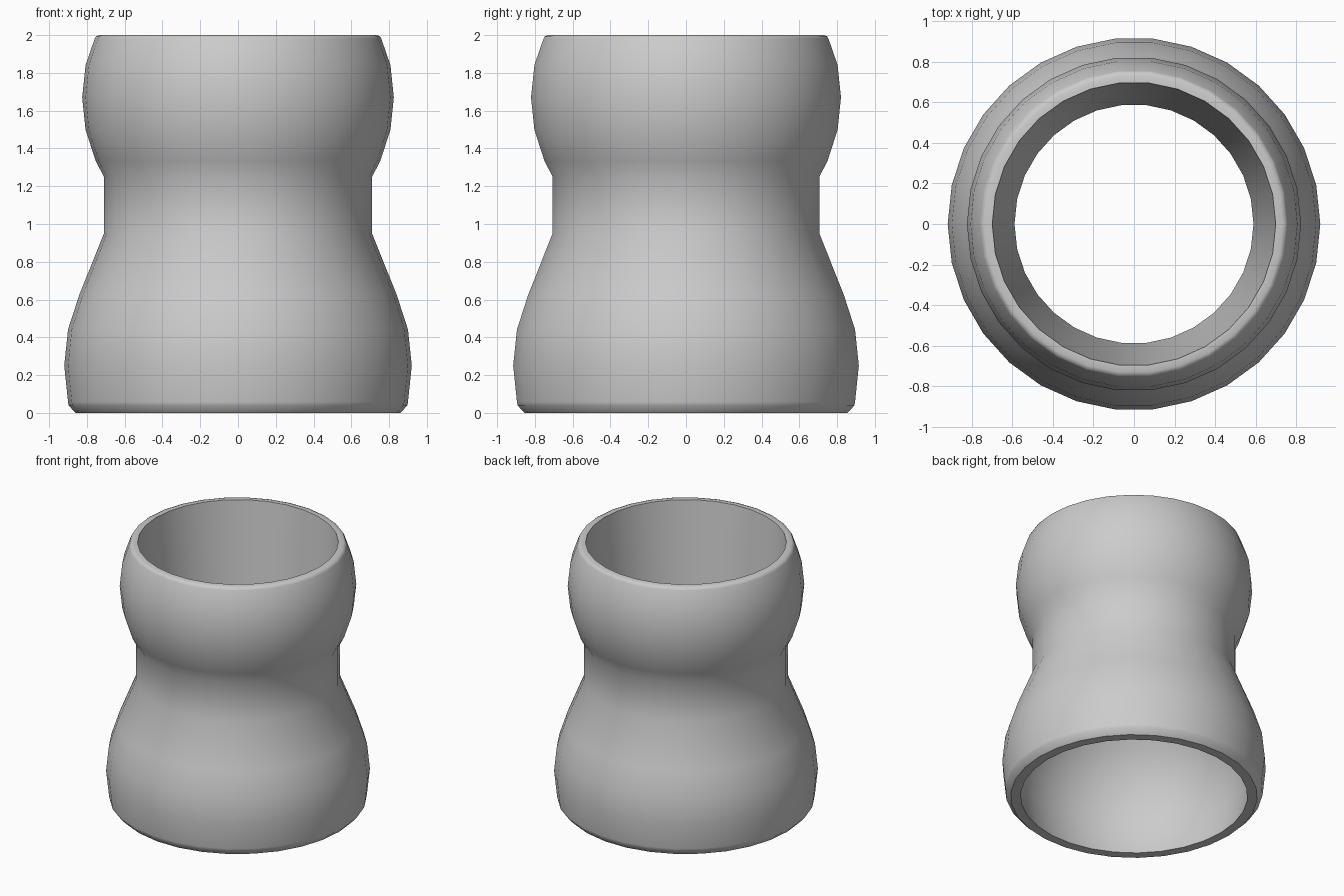
import bpy, bmesh, math
from mathutils import Matrix, Vector

cube = bpy.data.objects.get("Cube")
if cube:
    bpy.data.objects.remove(cube, do_unlink=True)

SIDES = 30
STEP = math.radians(12)


def arc(radius, centre, first, last):
    """Profile points (radius, height) on a ball, in equal angle steps."""
    way = 1 if last >= first else -1
    return [(radius * math.cos(k * STEP), centre + radius * math.sin(k * STEP))
            for k in range(first, last + way, way)]


# Plain grey plastic
grey = bpy.data.materials.new("grey plastic")
grey.use_nodes = True
colour = (0.6, 0.6, 0.6, 1)
grey.diffuse_color = colour
grey.node_tree.nodes["Principled BSDF"].inputs["Base Color"].default_value = colour

# Outer wall: chamfered foot, wide socket, cone, neck, ball, rounded lip
profile = [(0.86, 0), (0.897, 0.04)]
profile += arc(0.92, 0.25, -1, 2)
profile += [(0.71, 0.95), (0.71, 1.25)]
profile += arc(0.825, 1.67, -2, 1)
profile += [(0.759, 1.98), (0.752, 1.993), (0.735, 2.0)]
# Inner wall: tapered bore, then the hollow ball socket
profile += [(0.70, 2.0), (0.59, 0.834)]
profile += arc(0.83, 0.25, 3, -1)
profile += [(0.791, 0)]

# Revolve the closed profile
bm = bmesh.new()
rings = []
for s in range(SIDES):
    turn = Matrix.Rotation(math.tau * s / SIDES, 3, 'Z')
    rings.append([bm.verts.new(turn @ Vector((r, 0, z))) for r, z in profile])
for s in range(SIDES):
    a, b = rings[s], rings[(s + 1) % SIDES]
    for i in range(len(profile)):
        j = (i + 1) % len(profile)
        bm.faces.new((a[i], b[i], b[j], a[j]))
bmesh.ops.recalc_face_normals(bm, faces=bm.faces)

mesh = bpy.data.meshes.new("hose_joint")
bm.to_mesh(mesh)
bm.free()
mesh.materials.append(grey)
joint = bpy.data.objects.new("hose_joint", mesh)
bpy.context.collection.objects.link(joint)

# Smooth walls with crisp foot and bore edges
bpy.ops.object.select_all(action='DESELECT')
joint.select_set(True)
bpy.context.view_layer.objects.active = joint
bpy.ops.object.shade_smooth_by_angle(angle=math.radians(42))
